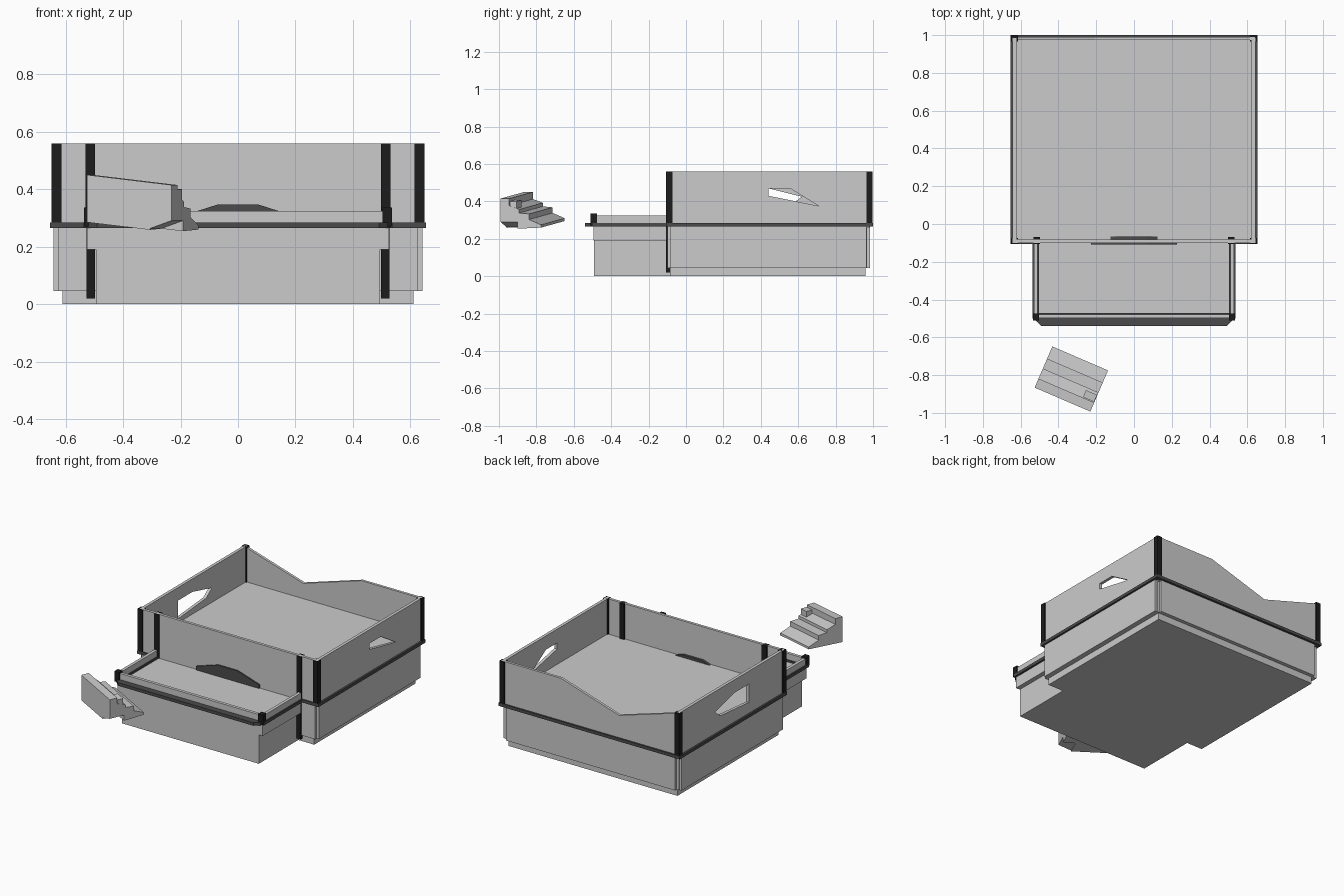
import bpy, bmesh, math
from mathutils import Matrix, Vector

if "Cube" in bpy.data.objects:
    bpy.data.objects.remove(bpy.data.objects["Cube"])


def material(name, v):
    m = bpy.data.materials.new(name)
    m.diffuse_color = (v, v, v, 1)
    m.use_nodes = True
    m.node_tree.nodes["Principled BSDF"].inputs["Base Color"].default_value = m.diffuse_color
    return m


BLACK = material("black_post", 0.012)
DARK = material("dark_trim", 0.07)


def prism(name, pts, axis, a, b, mat=None):
    """Extrude a 2D outline along an axis from a to b (outline uses the other two axes in order)."""
    place = {"x": lambda p, d: (d, p[0], p[1]),
             "y": lambda p, d: (p[0], d, p[1]),
             "z": lambda p, d: (p[0], p[1], d)}[axis]
    bm = bmesh.new()
    lo = [bm.verts.new(place(p, a)) for p in pts]
    hi = [bm.verts.new(place(p, b)) for p in pts]
    bm.faces.new(lo)
    bm.faces.new(hi)
    n = len(pts)
    for i in range(n):
        j = (i + 1) % n
        bm.faces.new((lo[i], lo[j], hi[j], hi[i]))
    bmesh.ops.recalc_face_normals(bm, faces=bm.faces)
    me = bpy.data.meshes.new(name)
    bm.to_mesh(me)
    bm.free()
    ob = bpy.data.objects.new(name, me)
    bpy.context.collection.objects.link(ob)
    if mat:
        me.materials.append(mat)
    return ob


def box(name, x0, x1, y0, y1, z0, z1, mat=None):
    return prism(name, [(x0, y0), (x1, y0), (x1, y1), (x0, y1)], "z", z0, z1, mat)


def pair(name, x0, x1, y0, y1, z0, z1, mat=None):
    """The same box on the right and mirrored on the left."""
    box(name + "_right", x0, x1, y0, y1, z0, z1, mat)
    box(name + "_left", -x1, -x0, y0, y1, z0, z1, mat)


def cut(ob, cutter):
    m = ob.modifiers.new("opening", "BOOLEAN")
    m.operation, m.solver, m.object = "DIFFERENCE", "EXACT", cutter
    bpy.context.view_layer.objects.active = ob
    bpy.ops.object.modifier_apply(modifier=m.name)
    bpy.data.objects.remove(cutter)


# base with notched front corners
prism("base", [(-.495, -.492), (.495, -.492), (.495, -.085), (.61, -.085),
               (.61, .96), (-.61, .96), (-.61, -.085), (-.495, -.085)], "z", 0, .1)

# main lower body with side and back panels
box("main_body", -.627, .627, -.1, .968, .045, .27)
pair("side_panel", .6, .643, -.085, .965, .045, .27)
box("back_panel", -.61, .61, .95, .985, .045, .27)
box("main_floor", -.625, .625, -.09, .98, .26, .33)

# front bay
box("bay_lower", -.495, .495, -.492, -.09, .09, .2)
box("bay_body", -.525, .525, -.495, -.09, .19, .273)

# dark trim bands: side, back and front strips
pair("main_side_trim", .615, .655, -.107, 1.0, .265, .285, DARK)
box("back_trim", -.65, .65, .965, 1.0, .265, .285, DARK)
pair("main_front_trim", .5, .65, -.107, -.075, .265, .285, DARK)
pair("bay_side_trim", .502, .538, -.5, -.1, .265, .285, DARK)
prism("bay_front_trim", [(-.53, -.47), (.53, -.47), (.53, -.5), (.49, -.54),
                         (-.49, -.54), (-.53, -.5)], "z", .265, .285, DARK)

# main upper walls; the side walls have angular openings
side = [(-.1, .28), (.985, .28), (.985, .56), (-.1, .56)]
right_wall = prism("right_wall", side, "x", .623, .643)
left_wall = prism("left_wall", side, "x", -.643, -.623)
cut(right_wall, prism("right_opening", [(.44, .47), (.555, .47), (.71, .375), (.44, .43)],
                      "x", .55, .7))
cut(left_wall, prism("left_opening", [(.27, .475), (.42, .475), (.62, .425), (.56, .38),
                                      (.27, .355)], "x", -.7, -.55))
prism("back_wall", [(-.64, .28), (.64, .28), (.64, .56), (.21, .56), (-.21, .43), (-.64, .56)],
      "y", .973, .99)
box("front_wall", -.64, .64, -.1, -.082, .27, .56)

# bay upper walls
pair("bay_side_wall", .51, .53, -.49, -.1, .27, .325)
box("bay_front_wall", -.52, .52, -.498, -.478, .27, .325)

# black corner posts
pair("back_post", .615, .65, .965, .998, .275, .56, BLACK)
pair("front_post", .615, .65, -.107, -.073, .275, .56, BLACK)
pair("bay_wall_post", .497, .531, -.106, -.07, .27, .56, BLACK)
pair("bay_wall_post_lower", .497, .527, -.106, -.085, .02, .28, BLACK)
pair("bay_corner_post", .503, .536, -.51, -.475, .27, .336, BLACK)

# dark threshold through the front wall
prism("threshold", [(-.228, .262), (.228, .262), (.228, .297), (.07, .347),
                    (-.07, .347), (-.228, .297)], "y", -.108, -.066, DARK)

# separate tilted steps: u along the width, v across the treads
profile = [(0, .285), (.237, .295), (.237, .31), (.167, .338), (.167, .368), (.11, .373),
           (.11, .392), (.052, .412), (.052, .45), (0, .45)]
steps = prism("steps", profile, "x", 0, .321)
cut(steps, prism("underside_chamfer", [(.24, .27), (.24, .29), (.33, .33), (.33, .27)],
                 "y", -.01, .1))
raised = box("step_block", .255, .319, .055, .095, .37, .435)
turn = (Matrix.Translation((-.526, -.866, 0)) @ Matrix.Rotation(math.radians(-23.3), 4, "Z"))
shear = Matrix.Identity(4)
shear[2][0] = -.11
for ob in (steps, raised):
    ob.data.transform(turn @ shear)
    ob.data.update()
